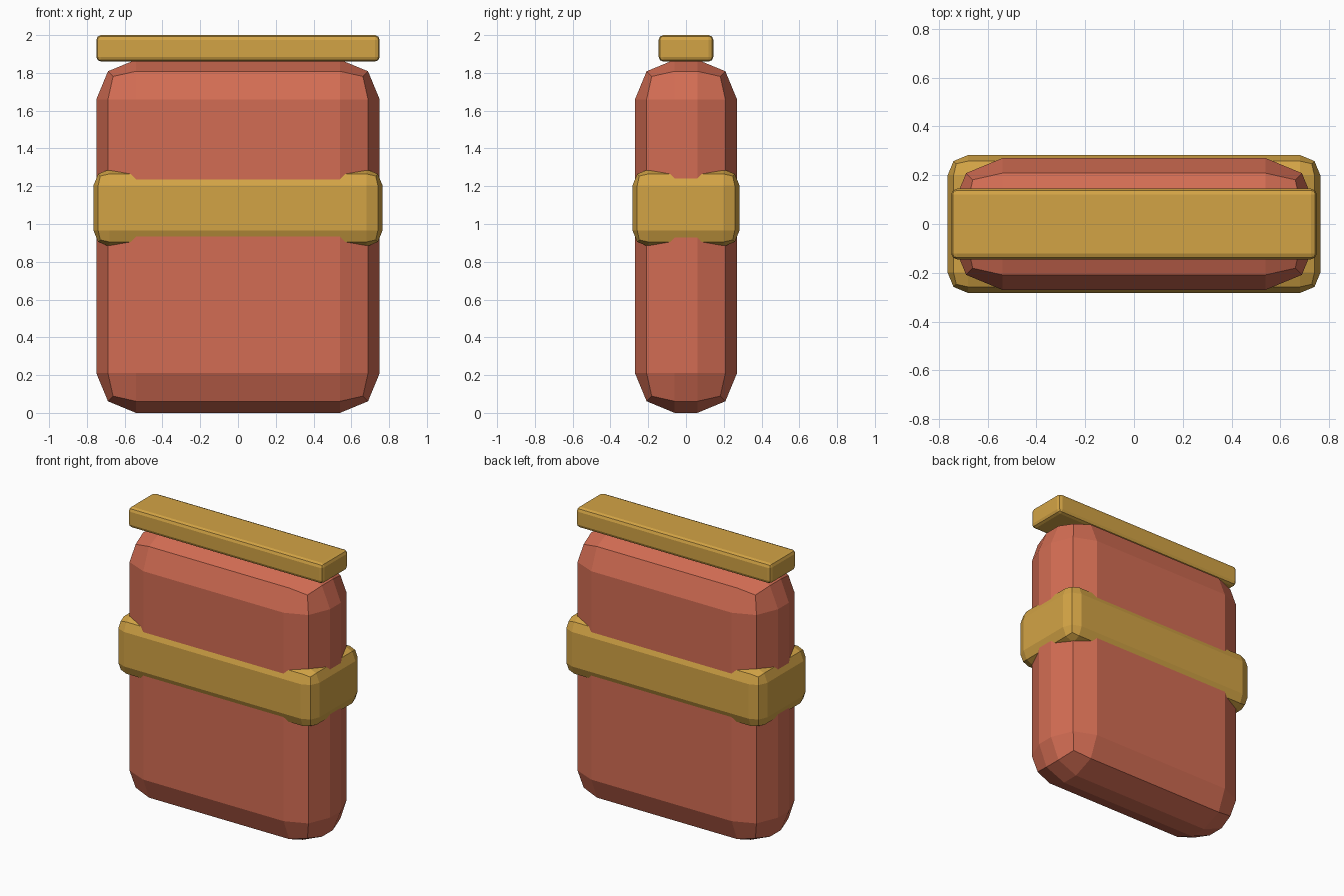
import bpy

# Remove the default cube
cube = bpy.data.objects.get("Cube")
if cube:
    bpy.data.objects.remove(cube, do_unlink=True)


def material(name, rgb):
    mat = bpy.data.materials.new(name)
    mat.use_nodes = True
    color = (*rgb, 1.0)
    mat.diffuse_color = color
    mat.node_tree.nodes["Principled BSDF"].inputs["Base Color"].default_value = color
    return mat


def rounded_box(name, width, depth, bottom, top, bevel, mat):
    """Flat-shaded box with two-segment rounded edges."""
    bpy.ops.mesh.primitive_cube_add(size=1, location=(0, 0, (bottom + top) / 2))
    obj = bpy.context.object
    obj.name = name
    obj.scale = (width, depth, top - bottom)
    bpy.ops.object.transform_apply(location=False, rotation=False, scale=True)
    mod = obj.modifiers.new("rounded_edges", 'BEVEL')
    mod.width = bevel
    mod.segments = 2
    mod.limit_method = 'NONE'
    bpy.ops.object.modifier_apply(modifier=mod.name)
    obj.data.materials.append(mat)
    return obj


terracotta = material("terracotta_red", (0.65, 0.152, 0.087))
gold = material("golden_yellow", (0.65, 0.37, 0.06))

# Main slab, the strap around it and the bar across the top
rounded_box("body", 1.50, 0.54, 0.0, 1.87, 0.21, terracotta)
rounded_box("strap", 1.53, 0.566, 0.88, 1.29, 0.085, gold)
rounded_box("top_bar", 1.50, 0.29, 1.86, 2.0, 0.025, gold)
